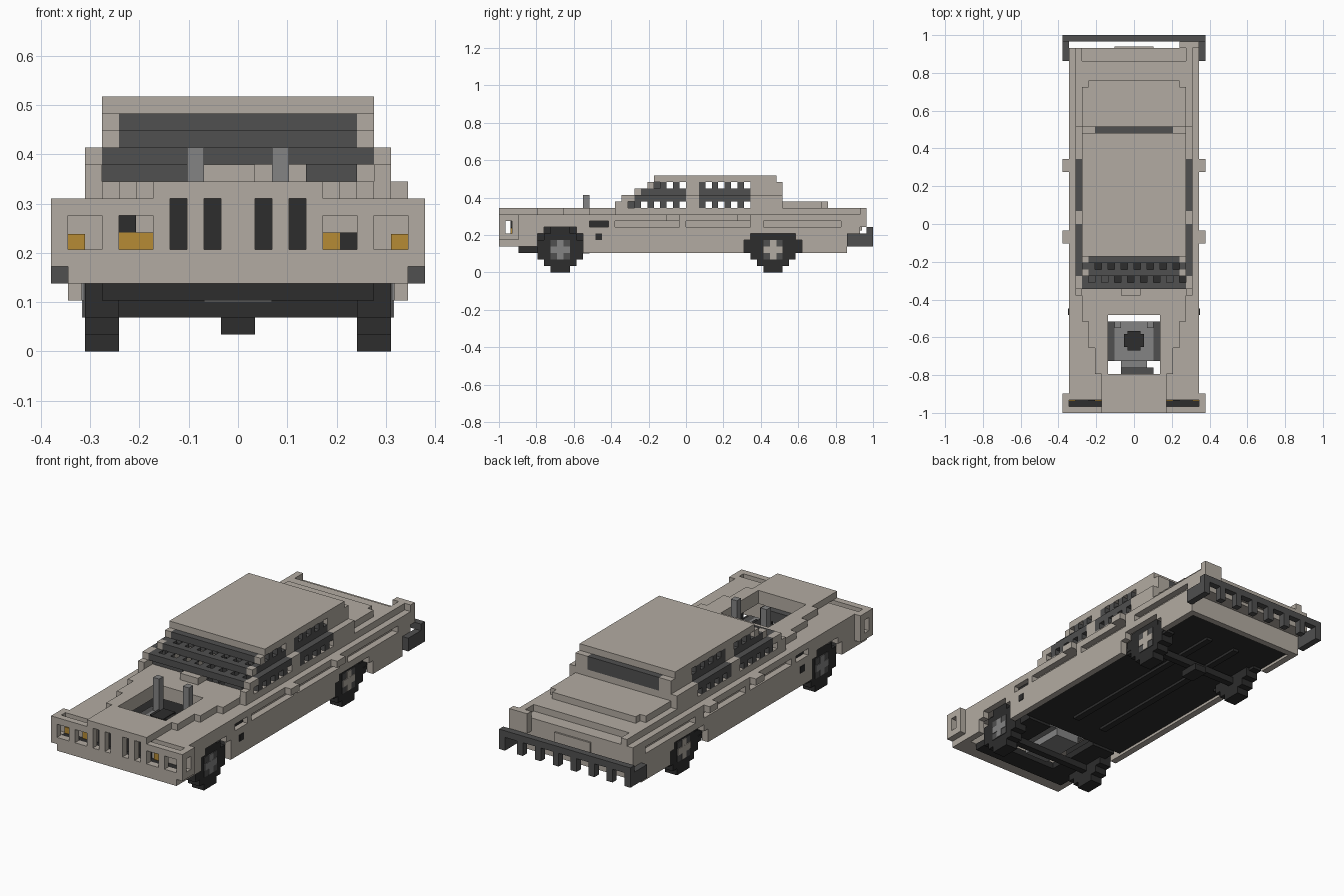
import bpy
import bmesh
from mathutils import Matrix, Vector

if "Cube" in bpy.data.objects:
    bpy.data.objects.remove(bpy.data.objects["Cube"], do_unlink=True)

UNIT = 1 / 29  # edge length of one block


def colour(name, r, g, b):
    mat = bpy.data.materials.new(name)
    mat.use_nodes = True
    mat.diffuse_color = (r, g, b, 1)
    shader = mat.node_tree.nodes["Principled BSDF"]
    shader.inputs["Base Color"].default_value = (r, g, b, 1)
    return mat


paint = colour("beige_paint", 0.45, 0.41, 0.36)
black = colour("black_rubber", 0.026, 0.026, 0.026)
dark = colour("dark_grey", 0.08, 0.08, 0.08)
steel = colour("steel_grey", 0.23, 0.23, 0.23)
amber = colour("amber_lamp", 0.47, 0.26, 0.035)


def part(name, mat, x, y, z, mirror=False):
    """One block spanning the given ranges, optionally repeated on the other side."""
    bm = bmesh.new()
    low, high = Vector((x[0], y[0], z[0])), Vector((x[1], y[1], z[1]))
    for side in ((1, -1) if mirror else (1,)):
        centre = (low + high) / 2
        centre.x *= side
        place = Matrix.Translation(centre * UNIT) @ Matrix.Diagonal((*((high - low) * UNIT), 1))
        bmesh.ops.create_cube(bm, size=1, matrix=place)
    mesh = bpy.data.meshes.new(name)
    bm.to_mesh(mesh)
    bm.free()
    mesh.materials.append(mat)
    obj = bpy.data.objects.new(name, mesh)
    bpy.context.collection.objects.link(obj)
    return obj


def both(name, mat, x, y, z):
    return part(name, mat, x, y, z, mirror=True)


# Front panel with headlight openings and grille slots
part("front_chin", paint, x=(-10, 10), y=(-29, -26), z=(4, 5))
part("front_lower_bar", paint, x=(-11, 11), y=(-29, -28), z=(5, 6))
for inner in (0, 2, 4):
    both("grille_bar", paint, x=(inner, inner + 1), y=(-29, -28), z=(6, 9))
for inner in (7, 10):
    both("headlight_post", paint, x=(inner, inner + 1), y=(-29, -28), z=(6, 8))
both("headlight_brow", paint, x=(5, 11), y=(-29, -28), z=(8, 9))
both("front_corner_bottom", paint, x=(10, 11), y=(-28, -26), z=(5, 6))
both("front_corner_top", paint, x=(10, 11), y=(-28, -26), z=(8, 9))
both("front_corner_back", paint, x=(10, 11), y=(-27, -26), z=(6, 8))
part("lamp_tray", black, x=(-10, 10), y=(-28, -27), z=(5, 6))
part("lamp_wall", paint, x=(-10, 10), y=(-27, -26), z=(5, 8))
part("grille_backing", black, x=(-4.5, 4.5), y=(-27.2, -27), z=(6, 9))
both("outer_lamp", amber, x=(9, 10), y=(-27.2, -27), z=(6, 6.9))
part("inner_lamp_right", amber, x=(-7, -5), y=(-27.2, -27), z=(6, 7))
part("inner_lamp_left", amber, x=(5, 6), y=(-27.2, -27), z=(6, 7))
part("lamp_socket_right", black, x=(-7, -6), y=(-27.2, -27), z=(7, 8))
part("lamp_socket_left", black, x=(6, 7), y=(-27.2, -27), z=(6, 7))

# Side walls, layer by layer, leaving wheel arches and long grooves
layers = {
    (3, 5): ((-16, 9), (18, 25)),
    (4, 5): ((-26, -23),),
    (5, 6): ((-26, -23), (-16, 10), (17, 25)),
    (6, 7): ((-26, -22), (-17, 27)),
    (7, 8): ((-26, -15), (-12, -11), (-1, 0), (10, 12), (24, 27)),
    (8, 9): ((-26, 27),),
}
for height, spans in layers.items():
    for span in spans:
        both("side_wall", paint, x=(9, 10), y=span, z=height)
both("groove_backing", paint, x=(8, 9), y=(-15, 25), z=(7, 9))
both("side_vent", black, x=(9, 9.2), y=(-15, -12), z=(7, 8))
both("side_marker", black, x=(10, 10.1), y=(-14, -13), z=(5, 6))
for y in (-3, 8):
    both("door_handle", paint, x=(10, 11), y=(y, y + 2), z=(8, 9))

# Hood with open engine bay and stepped upper layer
both("hood_side", paint, x=(4, 9), y=(-27, -9), z=(8, 9))
both("hood_edge_tip", paint, x=(9, 10), y=(-27, -26), z=(8, 9))
part("hood_front", paint, x=(-4, 4), y=(-27, -23), z=(8, 9))
part("hood_back", paint, x=(-4, 4), y=(-14, -9), z=(8, 9))
part("hood_nose", paint, x=(-5, 5), y=(-29, -23), z=(9, 10))
for width, span in ((6, (-23, -19)), (7, (-19, -15)), (8, (-15, -11)), (9, (-11, -9))):
    both("hood_step", paint, x=(4, width), y=span, z=(9, 10))
part("hood_cowl", paint, x=(-4, 4), y=(-14, -9), z=(9, 10))
part("cowl_scoop", paint, x=(-2, 1), y=(-11, -9), z=(10, 11))

# Shoulder rails, rear deck and trunk
both("shoulder_rail", paint, x=(8, 9), y=(-9, 27), z=(9, 10))
part("rear_deck", paint, x=(-8, 8), y=(14, 25), z=(9, 10))
part("rear_shelf", paint, x=(-9, 9), y=(14, 27), z=(8, 9))
part("trunk_lid", paint, x=(-8, 8), y=(15, 21), z=(10, 11))
part("trunk_lid_lip", paint, x=(-7, 7), y=(21, 22), z=(10, 11))
part("rear_wall", paint, x=(-9, 9), y=(26, 27), z=(6, 8))
part("rear_lower_wall", paint, x=(-9, 9), y=(24, 25), z=(3, 6))
part("rear_underside", paint, x=(-9, 9), y=(24, 26), z=(6, 7))
part("rear_plate", paint, x=(-3, 3), y=(27, 27.25), z=(6.5, 8))
part("rear_fin", paint, x=(7, 10), y=(27, 28), z=(7, 10))

# Rear bumper with hanging teeth
part("rear_bumper_bar", dark, x=(-11, 11), y=(28, 29), z=(6, 7))
for x in range(-8, 8, 3):
    part("bumper_tooth", dark, x=(x, x + 1), y=(28, 29), z=(4, 6))
both("bumper_corner", dark, x=(10, 11), y=(28, 29), z=(4, 6))
both("bumper_side", dark, x=(10, 11), y=(25, 28), z=(4, 6))

# Cabin pillars and roof
both("front_pillar_foot", paint, x=(8, 9), y=(-11, -9), z=(10, 11))
both("front_pillar_low", paint, x=(8, 9), y=(-10, -8), z=(11, 12))
both("front_pillar_mid", paint, x=(7, 8), y=(-8, -7), z=(12, 13))
both("front_pillar_top", paint, x=(7, 8), y=(-6, -5), z=(13, 14))
for name, span in (("middle_pillar", (0, 2)), ("rear_pillar", (10, 15))):
    both(name + "_low", paint, x=(8, 9), y=span, z=(10, 12))
    both(name + "_top", paint, x=(7, 8), y=span, z=(12, 14))
part("roof", paint, x=(-8, 8), y=(-5, 14), z=(14, 15))
part("rear_window_sill", paint, x=(-8, 8), y=(14, 15), z=(10, 12))
both("rear_window_side", paint, x=(6, 7), y=(14, 15), z=(12, 14))
part("rear_window", dark, x=(-6, 6), y=(14, 15), z=(12, 14))

# Stepped windshield bars with teeth beneath them
for z, y, half in ((11, -10, 8), (12, -8, 7), (13, -6, 7)):
    part("windshield_bar", dark, x=(-half, half), y=(y, y + 1), z=(z, z + 1))
    for x in range(-half, half, 2):
        part("windshield_tooth", dark, x=(x, x + 1), y=(y + 1, y + 2), z=(z - 1, z + 1))
both("dash_panel", dark, x=(4, 7), y=(-9, -8), z=(9, 11))

# Side windows: solid middle band, alternating blocks above and below
for start, end, rake in ((-8, 0, 1), (2, 10, 0)):
    both("window_band_low", dark, x=(8, 9), y=(start, end), z=(11, 12))
    both("window_band_high", dark, x=(7, 8), y=(start + rake, end), z=(12, 13))
    for y in range(start, end, 2):
        both("window_block_low", dark, x=(8, 9), y=(y, y + 1), z=(10, 11))
        if y >= start + 3 * rake:
            both("window_block_high", dark, x=(7, 8), y=(y, y + 1), z=(13, 14))

# Underbody
part("floor", black, x=(-9, 9), y=(-14, 24), z=(3.4, 4))
both("front_chassis", black, x=(4, 8), y=(-26, -14), z=(3, 4))
part("front_crossmember", black, x=(-4, 4), y=(-26, -23), z=(3, 4))
both("exhaust_pipe", black, x=(2, 3), y=(-10, 20), z=(3, 3.4))
part("differential", black, x=(-1, 1), y=(12, 15), z=(1, 2))

# Engine
part("sump", steel, x=(-2, 2), y=(-22, -15), z=(2.9, 4))
part("engine_block", steel, x=(-3, 3), y=(-21, -15), z=(4, 7))
both("engine_rail", dark, x=(3, 4), y=(-21, -15), z=(5, 7))
part("radiator", dark, x=(-2, 3), y=(-23, -22), z=(5, 8))
part("filter_long", black, x=(-1, 1), y=(-19.4, -16.4), z=(7, 8))
part("filter_wide", black, x=(-1.5, 1.5), y=(-18.9, -16.9), z=(7, 7.9))
both("intake_stack", steel, x=(2, 3), y=(-16, -15), z=(7, 12))

# Wheels built from stacked rows, with hub plates and axles
for name, centre, hub in (("front", -19.5, steel), ("rear", 13.5, paint)):
    for z, half in enumerate((1.5, 2.5, 3.5, 3.5, 3.5, 2.5, 1.5)):
        both(name + "_tyre", black, x=(7, 9), y=(centre - half, centre + half), z=(z, z + 1))
    both(name + "_rim", dark, x=(9, 9.1), y=(centre - 1.5, centre + 1.5), z=(2, 5))
    both(name + "_hub_bar", hub, x=(9.1, 9.2), y=(centre - 1.5, centre + 1.5), z=(3, 4))
    both(name + "_hub_post", hub, x=(9.1, 9.19), y=(centre - 0.5, centre + 0.5), z=(2, 5))
    part(name + "_axle", black, x=(-7, 7), y=(centre - 0.5, centre + 0.5), z=(2, 3))
both("rear_arch", black, x=(7.5, 8.9), y=(9, 18), z=(3, 5))
both("rear_arch_top", black, x=(7.5, 8.9), y=(10, 17), z=(5, 6))
both("front_arch", black, x=(6.5, 8), y=(-23, -16), z=(4, 7))
